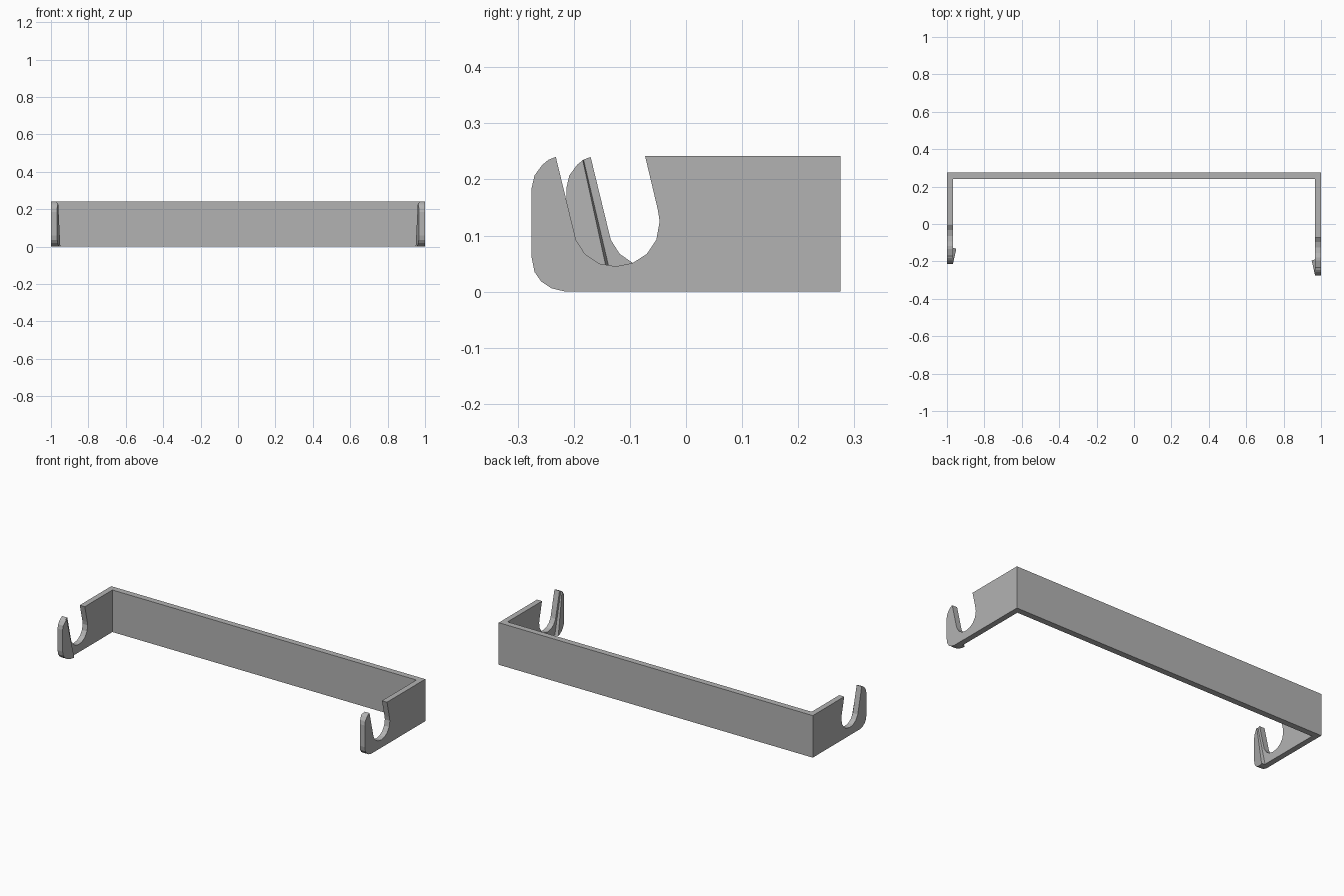
import bpy
import bmesh

if "Cube" in bpy.data.objects:
    bpy.data.objects.remove(bpy.data.objects["Cube"], do_unlink=True)

HEIGHT = 0.242
WALL = 0.032
BACK = 0.275
FRONT = -0.275

grey = bpy.data.materials.new("matte_grey")
grey.use_nodes = True
grey.diffuse_color = (0.45, 0.45, 0.45, 1)
grey.node_tree.nodes["Principled BSDF"].inputs["Base Color"].default_value = grey.diffuse_color


def loft(name, lower, upper):
    """Solid between two matching outlines."""
    bm = bmesh.new()
    a = [bm.verts.new(p) for p in lower]
    b = [bm.verts.new(p) for p in upper]
    bm.faces.new(a)
    bm.faces.new(b)
    for i in range(len(a)):
        j = (i + 1) % len(a)
        bm.faces.new((a[i], a[j], b[j], b[i]))
    bmesh.ops.recalc_face_normals(bm, faces=bm.faces)
    mesh = bpy.data.meshes.new(name)
    bm.to_mesh(mesh)
    bm.free()
    mesh.materials.append(grey)
    obj = bpy.data.objects.new(name, mesh)
    bpy.context.collection.objects.link(obj)
    return obj


# Rounded front edge of the hook, from top to bottom, as (y, z)
nose = [(-0.232, 0.24), (-0.245, 0.235), (-0.256, 0.226), (-0.27, 0.207),
        (FRONT, 0.185), (FRONT, 0.06), (-0.27, 0.035), (-0.258, 0.018),
        (-0.24, 0.006), (-0.215, 0)]

# Slanted slot with a round bottom, from rear to front
slot = [(-0.073, HEIGHT), (-0.05, 0.145), (-0.047, 0.125), (-0.053, 0.092),
        (-0.07, 0.067), (-0.095, 0.051), (-0.125, 0.045), (-0.155, 0.05),
        (-0.18, 0.067), (-0.196, 0.092)]

# Ramp ridge, bottom to top, parallel to the slot
ridge = [(-0.195, 0), (-0.246, 0.234)]
ramp_outline = nose[2:] + ridge


def ramp_height(y):
    return 0.225 * (y - FRONT)


# Side arms: the right one is shorter, its hook set further back
for label, side, shift in (("left", 1, 0.0), ("right", -1, 0.062)):
    arm = [(y + shift, z) for y, z in nose]
    arm += [(BACK, 0), (BACK, HEIGHT)]
    arm += [(y + shift, z) for y, z in slot]
    loft(label + "_hook_arm",
         [(side, y, z) for y, z in arm],
         [(side * (1 - WALL), y, z) for y, z in arm])

    # Shallow guide ramp on the inner face of the hook
    inner = 1 - WALL
    base, top = [], []
    for y, z in ramp_outline:
        h = ramp_height(y)
        flare = 0.35 * h if (y, z) in ridge else 0
        base.append((side * (inner + 0.002), y + shift + flare, z))
        top.append((side * (inner - h), y + shift, z))
    loft(label + "_guide_ramp", base, top)

# Back wall between the arms
x = 1 - WALL
section = [(BACK - 0.035, 0), (BACK, 0), (BACK, HEIGHT), (BACK - 0.035, HEIGHT)]
loft("back_wall", [(-x, y, z) for y, z in section], [(x, y, z) for y, z in section])
